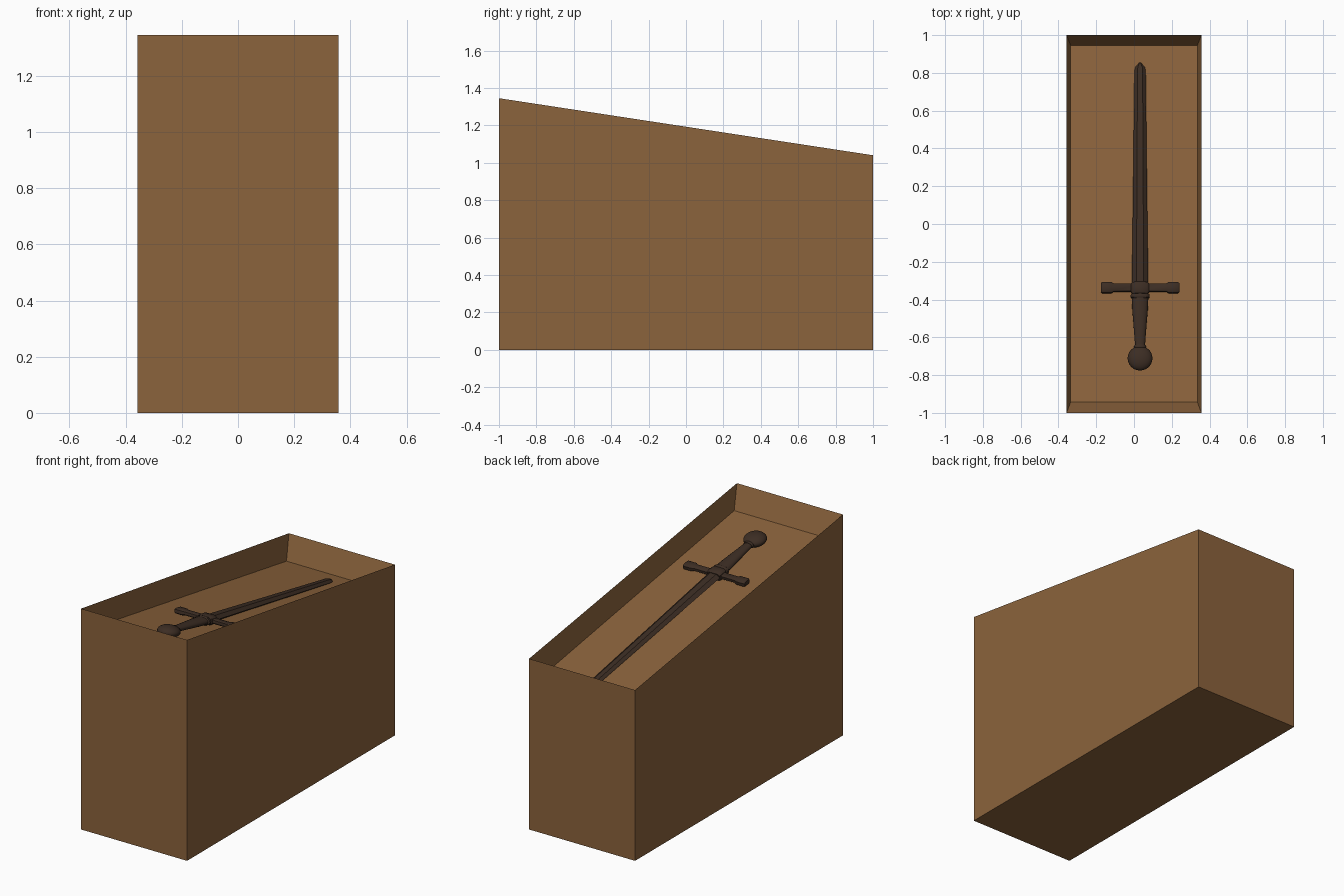
import bpy, bmesh, math
from mathutils import Matrix

if "Cube" in bpy.data.objects:
    bpy.data.objects.remove(bpy.data.objects["Cube"])


def material(name, color):
    m = bpy.data.materials.new(name)
    m.diffuse_color = color
    m.use_nodes = True
    m.node_tree.nodes["Principled BSDF"].inputs["Base Color"].default_value = m.diffuse_color
    return m


wood = material("wood", (0.26, 0.125, 0.045, 1))
iron = material("dark_iron", (0.045, 0.026, 0.017, 1))


def finish(bm, name, mat, smooth=None, matrix=None):
    bmesh.ops.recalc_face_normals(bm, faces=bm.faces)
    mesh = bpy.data.meshes.new(name)
    bm.to_mesh(mesh)
    bm.free()
    ob = bpy.data.objects.new(name, mesh)
    bpy.context.collection.objects.link(ob)
    mesh.materials.append(mat)
    if matrix:
        ob.matrix_world = matrix
    if smooth:
        bpy.context.view_layer.objects.active = ob
        ob.select_set(True)
        bpy.ops.object.shade_smooth_by_angle(angle=math.radians(smooth))
        ob.select_set(False)
    return ob


# Sloped case with an open recess in the top
def case():
    bm = bmesh.new()

    def ring(hx, y0, z0, y1, z1):
        return [bm.verts.new(c) for c in
                ((-hx, y0, z0), (hx, y0, z0), (hx, y1, z1), (-hx, y1, z1))]

    rings = [ring(0.357, -1, 0, 1, 0),
             ring(0.357, -1, 1.345, 1, 1.04),
             ring(0.335, -0.942, 1.206, 0.945, 0.897)]
    bm.faces.new(rings[0])
    for a, b in zip(rings, rings[1:]):
        for i in range(4):
            j = (i + 1) % 4
            bm.faces.new((a[i], a[j], b[j], b[i]))
    bm.faces.new(rings[-1])
    finish(bm, "display_case", wood)


# Sword parts are lofted along their length, in a frame tilted to the slope
TILT = math.atan(0.183)
FRAME = Matrix.Translation((0.032, -0.337, 1.134)) @ Matrix.Rotation(-TILT, 4, 'X')
CROSS = FRAME @ Matrix.Rotation(-math.pi / 2, 4, 'Z')


def loft(name, stations, section, matrix=FRAME, smooth=40):
    """stations: (position along y, half width, half height)"""
    bm = bmesh.new()
    rings = [[bm.verts.new((u * w, y, v * h)) for u, v in section]
             for y, w, h in stations]
    n = len(section)
    for a, b in zip(rings, rings[1:]):
        for i in range(n):
            j = (i + 1) % n
            bm.faces.new((a[i], a[j], b[j], b[i]))
    bm.faces.new(rings[0])
    bm.faces.new(rings[-1])
    return finish(bm, name, iron, smooth, matrix)


def circle(n):
    return [(math.cos(2 * math.pi * i / n), math.sin(2 * math.pi * i / n))
            for i in range(n)]


FLAT_HEX = [(1, 0), (0.45, 1), (-0.45, 1), (-1, 0), (-0.45, -1), (0.45, -1)]
ROUND_BOX = [(1, 0.6), (0.7, 1), (-0.7, 1), (-1, 0.6),
             (-1, -0.6), (-0.7, -1), (0.7, -1), (1, -0.6)]

case()
loft("blade", [(-0.03, 0.044, 0.018), (0.5, 0.037, 0.015), (1.165, 0.030, 0.012),
               (1.185, 0.026, 0.011), (1.2, 0.014, 0.008), (1.212, 0.003, 0.003)],
     FLAT_HEX, smooth=25)
loft("grip", [(-0.315, 0.026, 0.016), (-0.22, 0.033, 0.019),
              (-0.12, 0.041, 0.022), (-0.05, 0.044, 0.022)], circle(16))
loft("collar", [(-0.058, 0.044, 0.022), (-0.053, 0.051, 0.026),
                (-0.040, 0.051, 0.026), (-0.034, 0.044, 0.022)], circle(16))
loft("grip_end_ring", [(-0.325, 0.031, 0.019), (-0.318, 0.034, 0.021),
                       (-0.309, 0.028, 0.018)], circle(16))
loft("guard_block", [(-0.034, 0.040, 0.022), (-0.024, 0.047, 0.025),
                     (0.022, 0.047, 0.025), (0.028, 0.042, 0.021)], ROUND_BOX)

# Crossguard with flared ends, mirrored about the blade
half = [(0.0, 0.021, 0.014), (0.138, 0.021, 0.013), (0.152, 0.029, 0.016),
        (0.200, 0.029, 0.016), (0.208, 0.023, 0.012)]
loft("crossguard", [(-y, w, h) for y, w, h in reversed(half[1:])] + half,
     ROUND_BOX, CROSS)

# Flattened round pommel
bm = bmesh.new()
bmesh.ops.create_uvsphere(bm, u_segments=24, v_segments=14, radius=0.066)
bmesh.ops.scale(bm, vec=(1, 1, 0.52), verts=bm.verts)
bmesh.ops.translate(bm, vec=(0, -0.38, 0), verts=bm.verts)
finish(bm, "pommel", iron, 40, FRAME)
